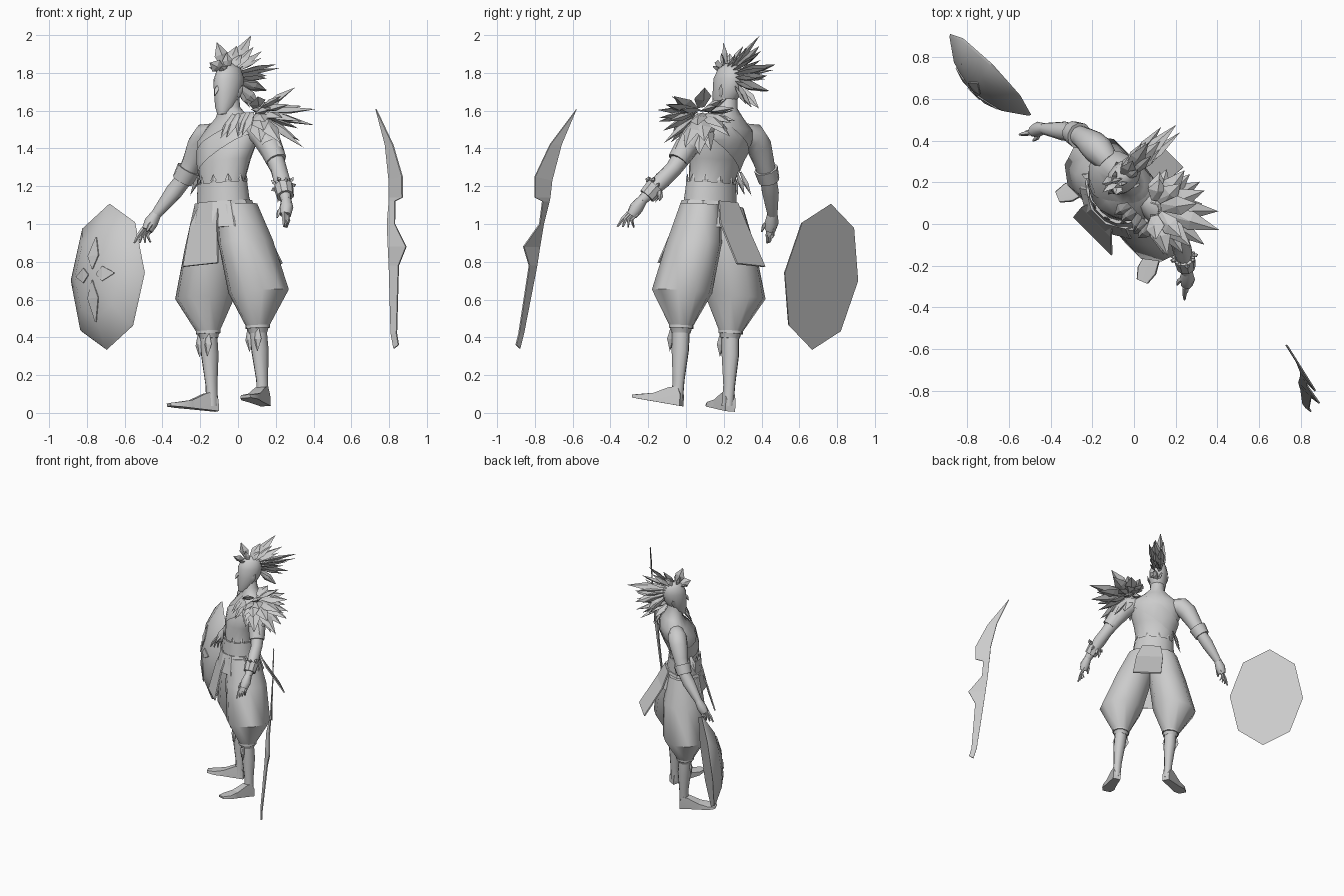
import bpy, bmesh, math, random
from math import sin, cos, pi, radians
from mathutils import Vector, Matrix

random.seed(4)
if "Cube" in bpy.data.objects:
    bpy.data.objects.remove(bpy.data.objects["Cube"])

GREY = (0.6, 0.6, 0.6, 1)
mat = bpy.data.materials.new("plain_grey")
mat.use_nodes = True
mat.diffuse_color = GREY
mat.node_tree.nodes["Principled BSDF"].inputs["Base Color"].default_value = GREY

# The figure turns to its right and leans slightly
BODY = (Matrix.Translation((0.014, 0.1, 0.02)) @ Matrix.Rotation(radians(-45), 4, 'Z')
        @ Matrix.Rotation(radians(-4.4), 4, 'Y'))


def finish(name, bm, matrix=BODY, smooth=40):
    bmesh.ops.recalc_face_normals(bm, faces=bm.faces)
    mesh = bpy.data.meshes.new(name)
    bm.to_mesh(mesh)
    bm.free()
    mesh.materials.append(mat)
    ob = bpy.data.objects.new(name, mesh)
    bpy.context.collection.objects.link(ob)
    ob.matrix_world = matrix
    if smooth:
        bpy.ops.object.select_all(action='DESELECT')
        ob.select_set(True)
        bpy.context.view_layer.objects.active = ob
        bpy.ops.object.shade_smooth_by_angle(angle=radians(smooth))
    return ob


def skin(bm, rings, caps=True):
    rows = [[bm.verts.new(p) for p in r] for r in rings]
    n = len(rows[0])
    for a, b in zip(rows, rows[1:]):
        for i in range(n):
            bm.faces.new((a[i], a[(i + 1) % n], b[(i + 1) % n], b[i]))
    if caps:
        bm.faces.new(rows[0])
        bm.faces.new(rows[-1])


def level_rings(sections, n, grow=1.0):
    return [[Vector((x + grow * rx * cos(2 * pi * i / n), y + grow * ry * sin(2 * pi * i / n), z))
             for i in range(n)] for x, y, z, rx, ry in sections]


def loft(name, sections, n=12, smooth=50):
    bm = bmesh.new()
    skin(bm, level_rings(sections, n))
    return finish(name, bm, smooth=smooth)


def add_tube(bm, path, radii, n=8):
    pts = [Vector(p) for p in path]
    rings = []
    for i, p in enumerate(pts):
        q = (pts[min(i + 1, len(pts) - 1)] - pts[max(i - 1, 0)]).to_track_quat('Z', 'Y')
        rings.append([p + q @ Vector((cos(2 * pi * k / n), sin(2 * pi * k / n), 0)) * radii[i]
                      for k in range(n)])
    skin(bm, rings)


def add_hull(bm, pts):
    verts = [bm.verts.new(p) for p in pts]
    bmesh.ops.convex_hull(bm, input=verts)


def add_leaf(bm, base, tip, width, side, thick=0.2):
    # Ridged pointed leaf used for feathers and hair
    base, tip = Vector(base), Vector(tip)
    along = tip - base
    across = (Vector(side) - along * (along.dot(side) / along.length_squared)).normalized()
    up = along.cross(across).normalized() * width * thick
    mid = base + along * 0.5
    add_hull(bm, [base + across * width * 0.2, base - across * width * 0.2, mid + across * width / 2,
                  mid - across * width / 2, mid + up, mid - up, tip])


def plate(name, left, right, thick=0.008, matrix=BODY):
    # Strip of faces between two matching outlines
    bm = bmesh.new()
    a, b = ([bm.verts.new(p) for p in row] for row in (left, right))
    for i in range(len(a) - 1):
        bm.faces.new((a[i], b[i], b[i + 1], a[i + 1]))
    ob = finish(name, bm, matrix, smooth=0)
    mod = ob.modifiers.new("thickness", 'SOLIDIFY')
    mod.thickness, mod.offset = thick, 0


# Torso, neck and head
TORSO = [(0, -.035, 1.04, .17, .13), (0, -.045, 1.2, .13, .105), (0, -.02, 1.32, .158, .122),
         (0, .015, 1.43, .195, .13), (0, .045, 1.49, .175, .1), (0, .05, 1.55, .1, .07),
         (0, .04, 1.6, .055, .058), (0, .04, 1.68, .05, .055)]
loft("torso", TORSO, 16)
loft("head", [(0, -.015, 1.565, .026, .028), (0, .01, 1.605, .05, .06), (0, .035, 1.68, .064, .084),
              (0, .045, 1.75, .07, .092), (0, .05, 1.805, .054, .072), (0, .05, 1.835, .02, .03)], 14)
bm = bmesh.new()
add_leaf(bm, (0, -.03, 1.73), (0, -.07, 1.66), .03, (1, 0, 0), .5)
finish("nose", bm)
bm = bmesh.new()
for s in (-1, 1):
    add_leaf(bm, (s * .06, .05, 1.65), (s * .08, .07, 1.72), .035, (0, 1, 0))
finish("ears", bm)

# Diagonal chest strap cut from a slightly larger torso
bm = bmesh.new()
skin(bm, level_rings(TORSO[1:6], 16, 1.06), False)
slant = Vector((-0.6, 0, 1)).normalized()
for height, flip in ((1.46, 1), (1.33, -1)):
    bmesh.ops.bisect_plane(bm, geom=bm.verts[:] + bm.edges[:] + bm.faces[:], plane_co=(0, 0, height),
                           plane_no=slant * flip, clear_outer=True)
finish("chest_strap", bm)

# Waist sash with a toothed upper edge, and flared hip cloth
loft("waist_sash", [(0, -.045, 1.08, .158, .13), (0, -.045, 1.2, .148, .12)], 14)
loft("hip_cloth", [(0, -.045, 1.1, .165, .138), (0, -.04, .96, .212, .178)], 10, 20)
bm = bmesh.new()
for i in range(10):
    a = 2 * pi * i / 10
    foot = Vector((.14 * cos(a), -.045 + .114 * sin(a), 1.18))
    add_leaf(bm, foot, foot + Vector((0, 0, .065)), .035, (-sin(a), cos(a), 0))
for k in range(4):
    add_leaf(bm, (-.14, -.06 + .03 * k, 1.27), (-.2, -.09 + .05 * k, 1.15), .04, (0, 1, 0))
finish("waist_feathers", bm, smooth=0)

# Hanging cloth flaps
for name, s, w, y, x in (("front_flap", -1, .13, -.26, .02), ("back_flap", 1, .105, .275, -.01)):
    plate(name, *[[(k * .07, s * .12 - .03, 1.1), (k * .1, s * .17 - .03, .98), (x + k * w, y, .765)]
                  for k in (-1, 1)], .01)

# Legs, mirrored
for s, side in ((1, "left"), (-1, "right")):
    loft(side + "_trouser", [(s * .085, -.03, 1.08, .1, .12), (s * .125, -.02, .88, .14, .155),
                             (s * .2, -.018, .61, .16, .165), (s * .186, -.025, .42, .058, .061),
                             (s * .184, -.025, .39, .05, .05)], 10, 45)
    loft(side + "_cuff", [(s * .186, -.025, .43, .064, .068), (s * .186, -.025, .415, .064, .068)], 10)
    loft(side + "_shin", [(s * .185, -.025, .42, .046, .048), (s * .188, -.02, .3, .044, .05),
                          (s * .19, -.018, .14, .03, .034), (s * .19, -.022, .03, .031, .034)], 10)
    bm = bmesh.new()
    for dx in (-.03, .03):
        add_leaf(bm, (s * .186 + dx, -.06, .42), (s * .188 + dx, -.068, .29), .06, (1, 0, 0))
    finish(side + "_shin_guard", bm, smooth=0)
    # Foot built along its turned-out axis, toes slightly raised
    bm = bmesh.new()
    fwd, out = Vector((s * .38, -.925, .13)), Vector((.925, s * .38, 0))
    heel = Vector((s * .19, -.01, .004))
    for rows in (((-.018, .028, 0), (-.018, .028, .06), (0, .026, .1), (.045, .03, .09), (.13, .038, 0),
                  (.13, .036, .045)),
                 ((.13, .038, 0), (.13, .036, .045), (.2, .048, 0), (.2, .044, .026), (.255, .03, 0),
                  (.258, .025, .016))):
        add_hull(bm, [heel + fwd * d + out * w * k + Vector((0, 0, z)) for k in (-1, 1) for d, w, z in rows])
    finish(side + "_foot", bm, smooth=35)

    # Arm, hand and fingers
    def m(x, y, z):
        return Vector((s * x, y, z))
    bm = bmesh.new()
    add_tube(bm, [m(.13, .045, 1.475), m(.195, .05, 1.465), m(.245, .048, 1.42), m(.3, .04, 1.335),
                  m(.355, .026, 1.25), m(.405, -.005, 1.185), m(.49, -.065, 1.07)],
             [.055, .072, .069, .055, .044, .046, .027], 10)
    finish(side + "_arm", bm, smooth=60)
    bm = bmesh.new()
    add_tube(bm, [m(.485, -.06, 1.08), m(.508, -.085, 1.03), m(.52, -.105, .99)], [.026, .037, .03], 8)
    for k in range(4):
        d = (k - 1.5) * .017
        add_tube(bm, [m(.518 - d * .3, -.1 + d, 1.0), m(.538 - d * .3, -.122 + d, .965),
                      m(.536 - d, -.13 + d * 1.4, .925)], [.012, .011, .005], 5)
    add_tube(bm, [m(.495, -.085, 1.04), m(.485, -.12, 1.01), m(.49, -.14, .98)], [.015, .012, .005], 5)
    finish(side + "_hand", bm, smooth=60)

# Band on the left upper arm, and one at the right elbow
for name, a, b in (("left_arm_band", (.285, .042, 1.375), (.335, .032, 1.295)),
                   ("right_arm_band", (-.325, .034, 1.3), (-.365, .022, 1.24))):
    bm = bmesh.new()
    add_tube(bm, [a, b], [.064, .056], 10)
    finish(name, bm)

# Spiked bracelet on the left wrist
bm = bmesh.new()
a, b = Vector((.435, -.025, 1.15)), Vector((.47, -.05, 1.095))
add_tube(bm, [a, b], [.052, .046], 9)
turn = (b - a).to_track_quat('Z', 'Y')
for k in range(9):
    r = turn @ Vector((cos(k * .7), sin(k * .7), 0))
    add_leaf(bm, a + r * .04, a + r * .07 + (b - a) * random.uniform(-.5, 1), .03, b - a, .4)
finish("left_bracelet", bm, smooth=0)

# Feather mantle on the left shoulder, in overlapping drooping layers
bm = bmesh.new()
root = Vector((.195, .04, 1.565))
for elev, size, count in ((24, .85, 5), (4, 1.05, 6), (-16, 1.15, 7), (-36, 1.12, 6), (-56, 1.05, 5)):
    for i in range(count):
        az = -35 + 155 * i / (count - 1) + random.uniform(-8, 8)
        t, e = radians(az), radians(elev + random.uniform(-7, 7))
        way = Vector((cos(t) * cos(e), sin(t) * cos(e), sin(e)))
        length = (.31 - .0014 * abs(az - 30)) * size * random.uniform(.9, 1.05)
        add_leaf(bm, root + way * .04, root + way * length, .095, (-sin(t), cos(t), .3), .2)
for i in range(5):
    x = .1 + .035 * i
    add_leaf(bm, (x, -.03, 1.56), (x + random.uniform(-.03, .05), -.115, 1.43), .07, (1, 0, 0))
finish("shoulder_feathers", bm, smooth=0)

# Swept-back crest of broad hair locks along the crown
bm = bmesh.new()
tips = [(-.08, 1.84), (-.02, 1.95), (.13, 1.93), (.245, 1.985), (.29, 1.9), (.4, 1.83), (.33, 1.77), (.34, 1.69),
        (.24, 1.6)]
for i, (y, z) in enumerate(tips):
    arc = radians(125 - 150 * i / (len(tips) - 1))
    base = Vector((0, .045 + .075 * cos(arc), 1.75 + .07 * sin(arc)))
    add_leaf(bm, base, (random.uniform(-.015, .015), y, z), .075, (.6, 1, .4), .2)
    for s in (-1, 1):
        end = base.lerp(Vector((s * .05, y + .02, z - .02)), random.uniform(.65, .9))
        add_leaf(bm, base + Vector((s * .02, 0, -.01)), end, .055, (.8 * s, 1, .4), .2)
finish("hair_crest", bm, smooth=0)

# Domed octagonal shield with four petal plates
SHIELD = BODY @ Matrix.Translation((-.876, -.059, .77)) @ Matrix.Rotation(radians(-6), 4, 'X')
bm = bmesh.new()
skin(bm, [[Vector((.275 * k * cos(pi * i / 4), -d, .39 * k * sin(pi * i / 4))) for i in range(8)]
          for k, d in ((1, 0), (.98, .012), (.6, .085), (.2, .115))])
finish("shield", bm, SHIELD, 40)
for name, dx, dz, length in (("upper", 0, 1, .2), ("lower", 0, -1, .25), ("inner", 1, 0, .14), ("outer", -1, 0, .14)):
    rows = []
    for w in (-1, 1):
        row = []
        for t, half in ((.03, .003), (length * .5, .04), (length, .003)):
            k = max(t / (.39 if dz else .275), .2)
            row.append((dx * t + dz * w * half, -.119 + .075 * (k - .2), dz * t + dx * w * half))
        rows.append(row)
    plate("shield_petal_" + name, *rows, .006, SHIELD)

# Notched blade standing apart on the left side
spine = [(.73, -.58, 1.61), (.78, -.66, 1.42), (.8, -.71, 1.23), (.8, -.72, 1.14), (.8, -.725, 1.12),
         (.79, -.755, 1), (.795, -.775, .88), (.8, -.79, .78), (.81, -.86, .42), (.825, -.88, .34)]
edge = [(.735, -.585, 1.6), (.82, -.72, 1.42), (.87, -.8, 1.25), (.87, -.8, 1.14), (.83, -.76, 1.12),
        (.83, -.775, 1), (.89, -.86, .88), (.85, -.83, .78), (.84, -.885, .42), (.85, -.9, .36)]
plate("blade", spine, edge, .008, Matrix.Identity(4))
